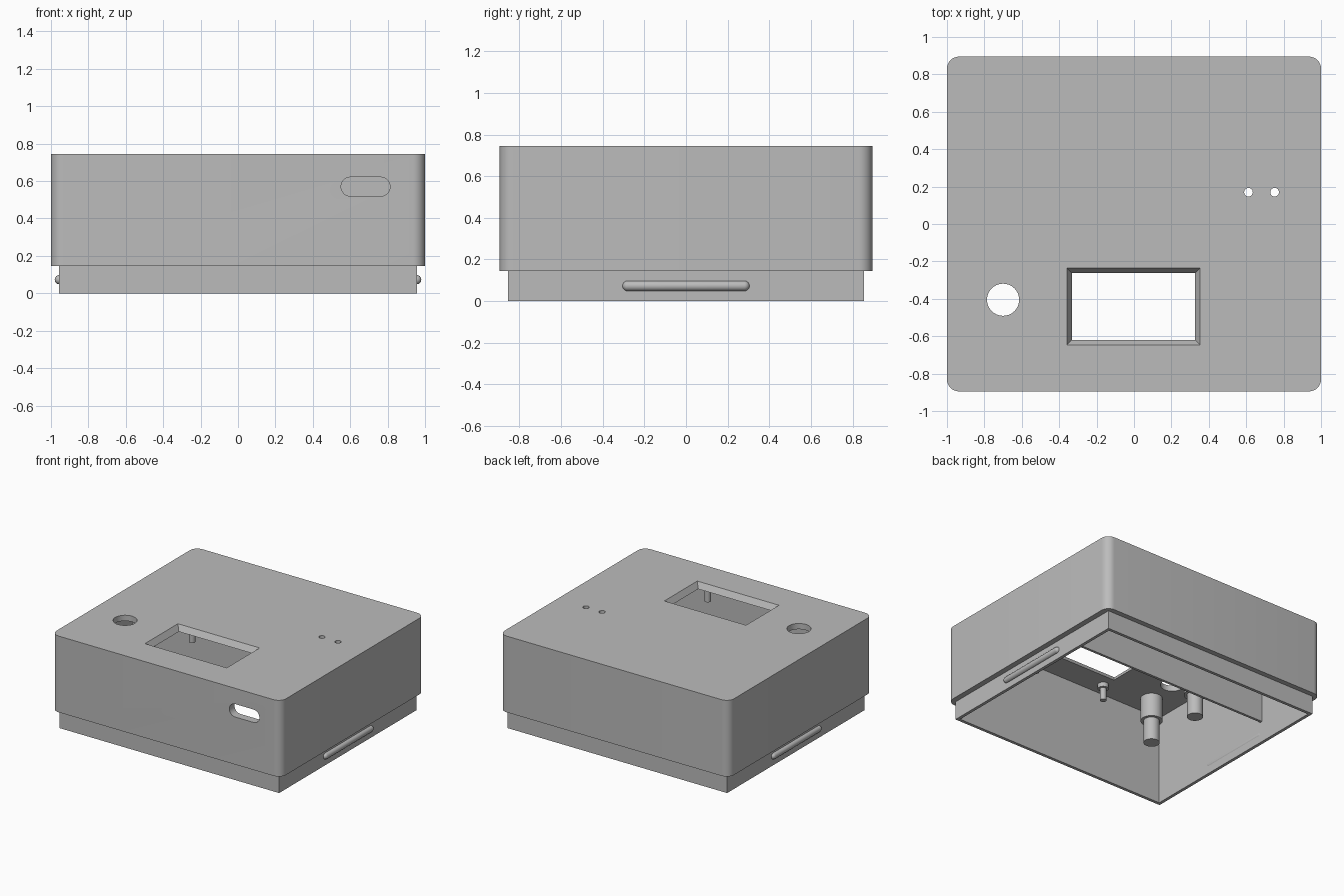
import bpy, bmesh, math
from mathutils import Matrix, Vector

if "Cube" in bpy.data.objects:
    bpy.data.objects.remove(bpy.data.objects["Cube"], do_unlink=True)

gray = bpy.data.materials.new("plain gray plastic")
gray.use_nodes = True
color = (0.5, 0.5, 0.5, 1)
gray.diffuse_color = color
gray.node_tree.nodes["Principled BSDF"].inputs["Base Color"].default_value = color

# Main dimensions
TOP, SEAM, CEILING = 0.745, 0.145, 0.70
OUT_X, OUT_Y = 1.0, 0.895
LIP_X, LIP_Y = 0.957, 0.855
IN_X, IN_Y = 0.933, 0.831


def finish(name, bm):
    bmesh.ops.recalc_face_normals(bm, faces=bm.faces)
    mesh = bpy.data.meshes.new(name)
    bm.to_mesh(mesh)
    bm.free()
    mesh.materials.append(gray)
    ob = bpy.data.objects.new(name, mesh)
    bpy.context.collection.objects.link(ob)
    return ob


def loft(name, lower, upper):
    """Solid between two matching outlines of 3D points."""
    bm = bmesh.new()
    a = [bm.verts.new(p) for p in lower]
    b = [bm.verts.new(p) for p in upper]
    bm.faces.new(a)
    bm.faces.new(b)
    for i in range(len(a)):
        j = (i + 1) % len(a)
        bm.faces.new((a[i], a[j], b[j], b[i]))
    return finish(name, bm)


def rounded(hx, hy, r, seg=8):
    """Rounded rectangle outline in 2D."""
    pts = []
    for q, (sx, sy) in enumerate(((1, 1), (-1, 1), (-1, -1), (1, -1))):
        for i in range(seg + 1):
            t = math.pi / 2 * (q + i / seg)
            p = Vector((sx * (hx - r) + r * math.cos(t), sy * (hy - r) + r * math.sin(t)))
            if not pts or (p - pts[-1]).length > 1e-5:
                pts.append(p)
    if (pts[0] - pts[-1]).length < 1e-5:
        pts.pop()
    return pts


def rect(x0, x1, y0, y1, z):
    return [(x0, y0, z), (x1, y0, z), (x1, y1, z), (x0, y1, z)]


def box(name, x0, x1, y0, y1, z0, z1):
    return loft(name, rect(x0, x1, y0, y1, z0), rect(x0, x1, y0, y1, z1))


def cylinder(name, x, y, r, z0, z1, seg=32):
    ring = [(x + r * math.cos(2 * math.pi * i / seg), y + r * math.sin(2 * math.pi * i / seg))
            for i in range(seg)]
    return loft(name, [(*p, z0) for p in ring], [(*p, z1) for p in ring])


def boolean(target, tool, operation):
    tool.hide_render = True
    mod = target.modifiers.new("cut", "BOOLEAN")
    mod.operation, mod.solver, mod.object = operation, "EXACT", tool
    with bpy.context.temp_override(object=target, active_object=target, selected_objects=[target]):
        bpy.ops.object.modifier_apply(modifier=mod.name)
    bpy.data.objects.remove(tool, do_unlink=True)


def smooth(ob):
    bpy.ops.object.select_all(action="DESELECT")
    ob.select_set(True)
    bpy.context.view_layer.objects.active = ob
    bpy.ops.object.shade_smooth_by_angle(angle=math.radians(35))


# Outer shell with rounded corners, joined to the narrower square lip
outline = rounded(OUT_X, OUT_Y, 0.065)
shell = loft("case_shell", [(*p, SEAM) for p in outline], [(*p, TOP) for p in outline])
boolean(shell, box("lip", -LIP_X, LIP_X, -LIP_Y, LIP_Y, 0, SEAM + 0.1), "UNION")

# Hollow interior, open at the bottom
boolean(shell, box("cavity", -IN_X, IN_X, -IN_Y, IN_Y, -0.1, CEILING), "DIFFERENCE")

# Screen window with sloping edges, carried slightly past both faces
over = 0.01
k = over * 0.027 / (TOP - CEILING)
boolean(shell, loft("window",
                    rect(-0.331 + k, 0.327 - k, -0.619 + k, -0.263 - k, CEILING - over),
                    rect(-0.358 - k, 0.354 + k, -0.646 - k, -0.236 + k, TOP + over)), "DIFFERENCE")

# Round control hole and two indicator holes
for x, y, r in ((-0.70, -0.405, 0.086), (0.612, 0.17, 0.023), (0.752, 0.17, 0.023)):
    boolean(shell, cylinder("hole", x, y, r, CEILING - 0.05, TOP + 0.05), "DIFFERENCE")

# Port slot in the front wall
slot = [(0.682 + p.x, 0.57 + p.y) for p in rounded(0.131, 0.051, 0.051)]
boolean(shell, loft("slot", [(x, -OUT_Y - 0.05, z) for x, z in slot],
                    [(x, -IN_Y + 0.05, z) for x, z in slot]), "DIFFERENCE")
smooth(shell)

# Inner dividing wall
box("divider", -IN_X, IN_X, 0.30, 0.32, 0.165, CEILING)


def stepped_post(name, x, y, wide, narrow, z_step, z_tip):
    """Turned post hanging from the ceiling."""
    bm = bmesh.new()
    profile = [(0, CEILING), (wide, CEILING), (wide, z_step), (narrow, z_step), (narrow, z_tip), (0, z_tip)]
    verts = [bm.verts.new((r, 0, z)) for r, z in profile]
    edges = [bm.edges.new(pair) for pair in zip(verts, verts[1:])]
    bmesh.ops.spin(bm, geom=verts + edges, cent=(0, 0, 0), axis=(0, 0, 1), angle=2 * math.pi, steps=24)
    bmesh.ops.remove_doubles(bm, verts=bm.verts, dist=1e-4)
    bmesh.ops.translate(bm, verts=bm.verts, vec=(x, y, 0))
    smooth(finish(name, bm))


# Screen pins and control mounting posts
for x in (-0.315, 0.315):
    for y in (-0.72, -0.12):
        stepped_post("screen_pin", x, y, 0.04, 0.023, 0.665, 0.57)
for y in (-0.65, -0.165):
    stepped_post("control_post", -0.71, y, 0.08, 0.058, 0.515, 0.335)

# Snap ridges with rounded ends on both sides of the lip
for side, x in (("left", 0.955), ("right", -0.955)):
    bm = bmesh.new()
    bmesh.ops.create_uvsphere(bm, u_segments=24, v_segments=12, radius=0.025)
    bmesh.ops.rotate(bm, verts=bm.verts, cent=(0, 0, 0), matrix=Matrix.Rotation(math.pi / 2, 3, "X"))
    bmesh.ops.bisect_plane(bm, geom=bm.verts[:] + bm.edges[:] + bm.faces[:],
                           plane_co=(0, 0, 0), plane_no=(0, 1, 0), dist=1e-5)
    halves = [e for e in bm.edges if all(abs(v.co.y) < 1e-5 for v in e.verts)]
    bmesh.ops.split_edges(bm, edges=halves)
    for f in bm.faces:
        f.tag = f.calc_center_median().y > 0
    for v in bm.verts:
        v.co.y += 0.28 if v.link_faces[0].tag else -0.28
    rims = [e for e in bm.edges if e.is_boundary]
    bmesh.ops.bridge_loops(bm, edges=rims)
    bmesh.ops.translate(bm, verts=bm.verts, vec=(x, 0, 0.073))
    smooth(finish(side + "_snap_ridge", bm))
